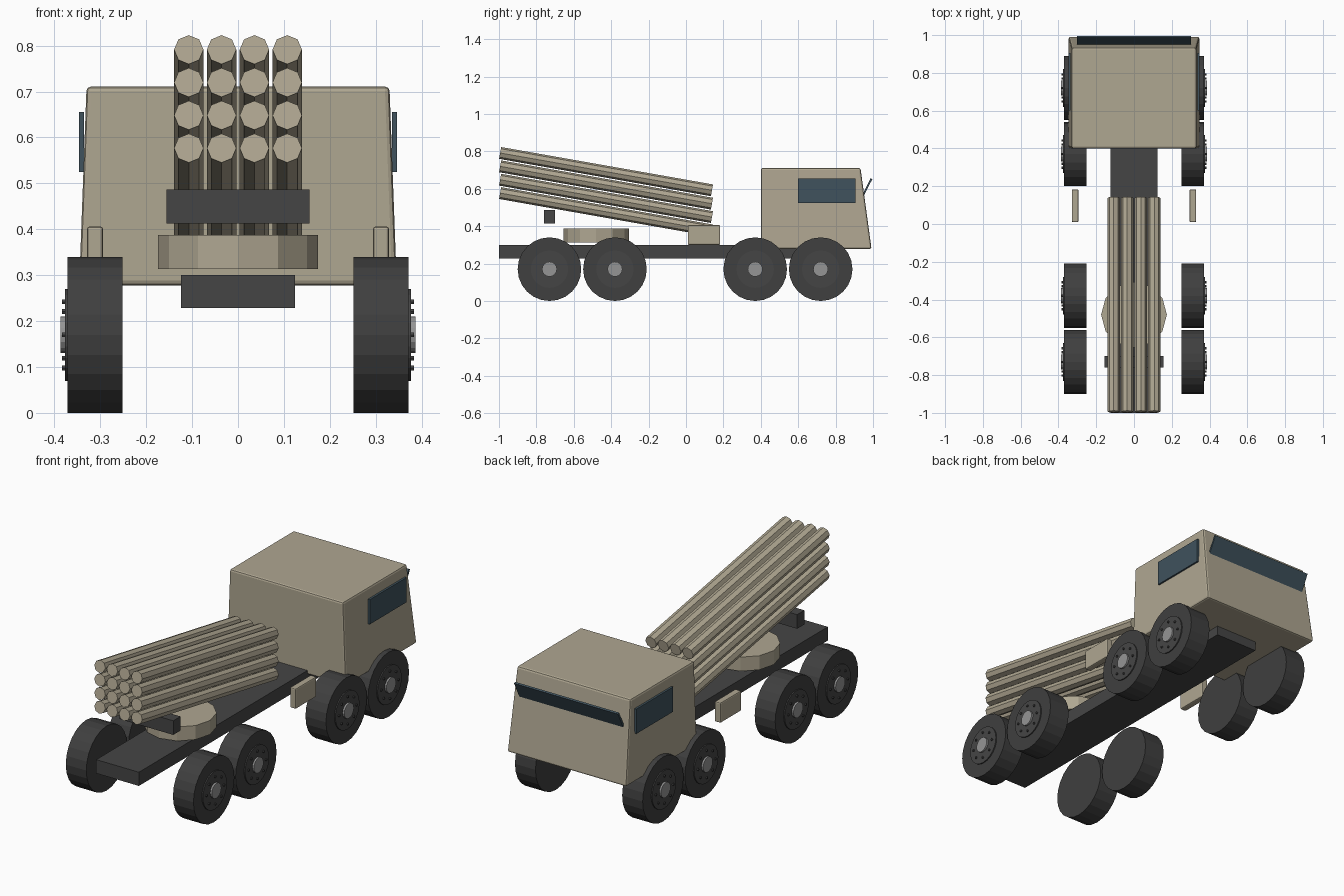
import bpy, bmesh
from math import radians, cos, sin, pi
from mathutils import Matrix, Vector

if "Cube" in bpy.data.objects:
    bpy.data.objects.remove(bpy.data.objects["Cube"])


def material(name, rgb):
    m = bpy.data.materials.new(name)
    m.diffuse_color = (*rgb, 1)
    m.use_nodes = True
    m.node_tree.nodes["Principled BSDF"].inputs["Base Color"].default_value = m.diffuse_color
    return m


TAN = material("tan_paint", (0.43, 0.385, 0.285))
DARK = material("dark_metal", (0.06, 0.06, 0.06))
RUBBER = material("rubber", (0.05, 0.05, 0.05))
STEEL = material("hub_steel", (0.30, 0.30, 0.30))
GLASS = material("tinted_glass", (0.05, 0.085, 0.11))


def finish(name, bm, mat, bevel=0, segments=2):
    bmesh.ops.recalc_face_normals(bm, faces=bm.faces)
    me = bpy.data.meshes.new(name)
    bm.to_mesh(me)
    bm.free()
    me.materials.append(mat)
    ob = bpy.data.objects.new(name, me)
    bpy.context.collection.objects.link(ob)
    if bevel:
        mod = ob.modifiers.new("bevel", 'BEVEL')
        mod.width, mod.segments = bevel, segments
    return ob


def box(name, lo, hi, mat, bevel=0, tilt=0):
    """Box between two corners, tilted about x through its centre."""
    lo, hi = Vector(lo), Vector(hi)
    bm = bmesh.new()
    bmesh.ops.create_cube(bm, size=1, matrix=Matrix.Translation((lo + hi) / 2)
                          @ Matrix.Rotation(tilt, 4, 'X')
                          @ Matrix.Diagonal((*(hi - lo), 1)))
    return finish(name, bm, mat, bevel)


def add_cyl(bm, centre, r, length, sides, rot=Matrix()):
    bmesh.ops.create_cone(bm, cap_ends=True, segments=sides, radius1=r, radius2=r,
                          depth=length, matrix=Matrix.Translation(centre) @ rot)


def cyl(name, centre, r, length, sides, mat, rot=Matrix()):
    bm = bmesh.new()
    add_cyl(bm, centre, r, length, sides, rot)
    return finish(name, bm, mat)


ALONG_X = Matrix.Rotation(pi / 2, 4, 'Y')

# Chassis
box("chassis", (-0.124, -1.0, 0.228), (0.124, 0.80, 0.30), DARK)

# Cab: side profile, narrower at the roof
bm = bmesh.new()
profile = [(0.40, 0.278, 0.346), (0.992, 0.278, 0.346),
           (0.933, 0.711, 0.33), (0.40, 0.711, 0.33)]
left = [bm.verts.new((-w, y, z)) for y, z, w in profile]
right = [bm.verts.new((w, y, z)) for y, z, w in profile]
bm.faces.new(left)
bm.faces.new(right)
for i in range(4):
    j = (i + 1) % 4
    bm.faces.new((left[i], left[j], right[j], right[i]))
finish("cab", bm, TAN, 0.01)

# Windscreen leans outward at the top
box("windscreen", (-0.302, 0.962, 0.55), (0.302, 0.972, 0.66), GLASS, tilt=radians(-27))

# Parts on both sides
for s, side in ((-1, "left"), (1, "right")):
    xa, xb = sorted((s * 0.335, s * 0.346))
    box(f"side_window_{side}", (xa, 0.60, 0.525), (xb, 0.906, 0.655), GLASS)
    xa, xb = sorted((s * 0.294, s * 0.329))
    box(f"storage_box_{side}", (xa, 0.01, 0.30), (xb, 0.183, 0.406), TAN, 0.006)

    # Wheels
    for n, y in enumerate((-0.73, -0.38, 0.37, 0.72), 1):
        tag = f"{side}_{n}"
        cyl(f"tyre_{tag}", (s * 0.3115, y, 0.17), 0.17, 0.119, 24, RUBBER, ALONG_X)
        cyl(f"rim_{tag}", (s * 0.366, y, 0.17), 0.10, 0.022, 24, DARK, ALONG_X)
        cyl(f"hub_{tag}", (s * 0.372, y, 0.17), 0.04, 0.029, 16, STEEL, ALONG_X)
        bm = bmesh.new()
        for k in range(8):
            a = k * pi / 4
            add_cyl(bm, (s * 0.376, y + 0.072 * cos(a), 0.17 + 0.072 * sin(a)),
                    0.006, 0.015, 6, ALONG_X)
        finish(f"wheel_bolts_{tag}", bm, DARK)

# Turntable and launcher support
cyl("turntable", (0, -0.48, 0.35), 0.174, 0.074, 12, TAN)
box("support_bar", (-0.156, -0.76, 0.413), (0.156, -0.70, 0.487), DARK)

# Launch tubes, four by four, raised ten degrees toward the rear of the truck
tube_rot = Matrix.Rotation(radians(90 - 10), 4, 'X')
for row in range(4):
    for col in range(4):
        centre = ((col - 1.5) * 0.0715, -0.4275, 0.477 + row * 0.0715)
        cyl(f"launch_tube_{row + 1}_{col + 1}", centre, 0.032, 1.15, 8, TAN, tube_rot)
